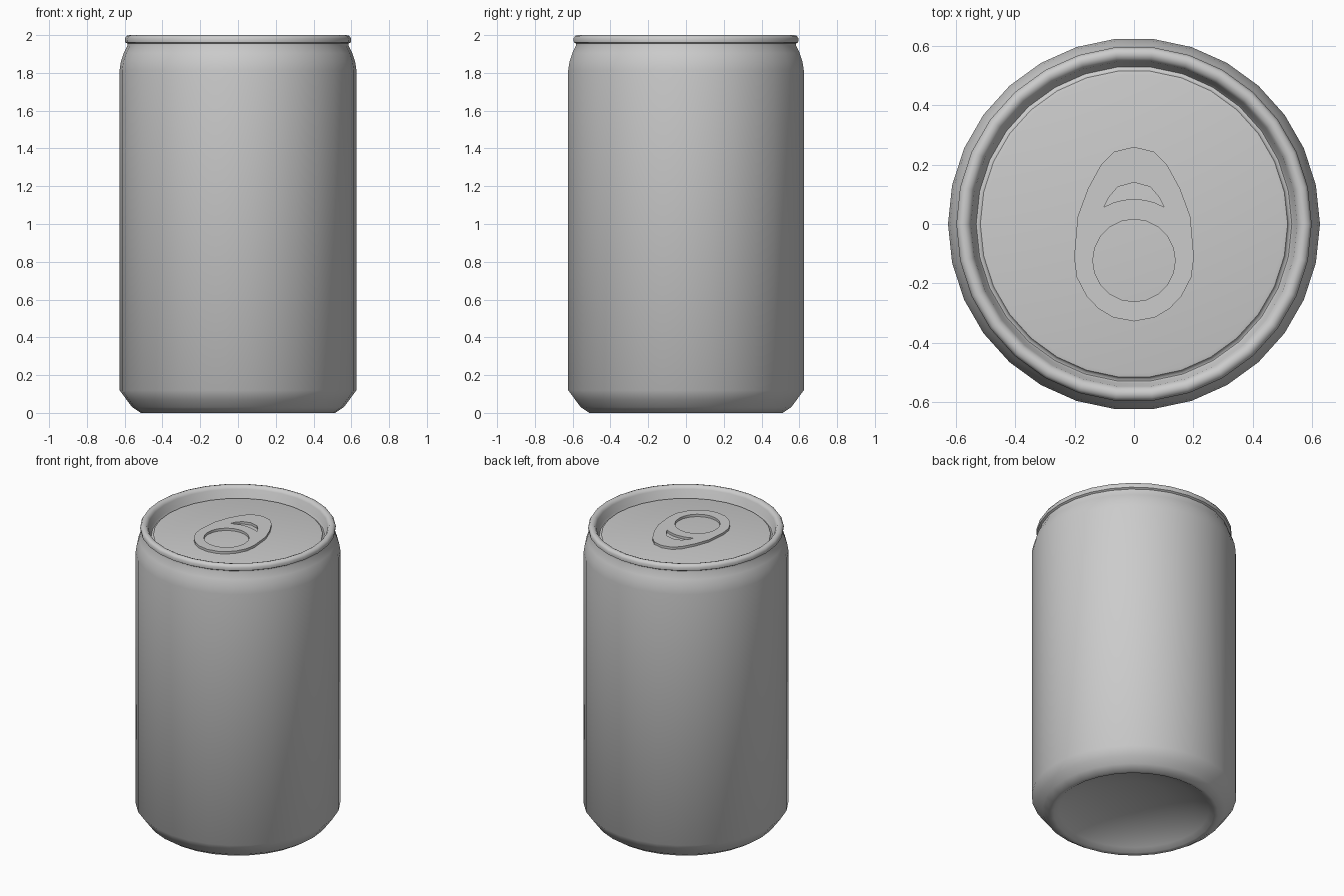
import bpy, bmesh
from math import sin, cos, pi, radians

if "Cube" in bpy.data.objects:
    bpy.data.objects.remove(bpy.data.objects["Cube"])

SIDES = 30


def finish(obj, angle):
    bpy.ops.object.select_all(action='DESELECT')
    obj.select_set(True)
    bpy.context.view_layer.objects.active = obj
    bpy.ops.object.shade_smooth_by_angle(angle=radians(angle))


def lathe(name, profile, angle=50):
    """Revolve (radius, z) points about z; radius 0 ends become poles."""
    bm = bmesh.new()
    rings = []
    for r, z in profile:
        if r == 0:
            rings.append([bm.verts.new((0, 0, z))] * SIDES)
        else:
            rings.append([bm.verts.new((r * cos(2 * pi * i / SIDES),
                                        r * sin(2 * pi * i / SIDES), z))
                          for i in range(SIDES)])
    for a, b in zip(rings, rings[1:]):
        for i in range(SIDES):
            j = (i + 1) % SIDES
            bm.faces.new(list(dict.fromkeys((a[i], a[j], b[j], b[i]))))
    bmesh.ops.recalc_face_normals(bm, faces=bm.faces)
    mesh = bpy.data.meshes.new(name)
    bm.to_mesh(mesh)
    bm.free()
    obj = bpy.data.objects.new(name, mesh)
    bpy.context.collection.objects.link(obj)
    finish(obj, angle)


def plate(name, outlines, z, thickness):
    """Flat plate from closed outlines; inner outlines become holes."""
    curve = bpy.data.curves.new(name, 'CURVE')
    curve.dimensions = '2D'
    curve.fill_mode = 'BOTH'
    curve.extrude = thickness / 2
    for pts in outlines:
        spline = curve.splines.new('POLY')
        spline.points.add(len(pts) - 1)
        for p, (x, y) in zip(spline.points, pts):
            p.co = (x, y, 0, 1)
        spline.use_cyclic_u = True
    obj = bpy.data.objects.new(name, curve)
    bpy.context.collection.objects.link(obj)
    obj.location.z = z + thickness / 2
    bpy.ops.object.select_all(action='DESELECT')
    obj.select_set(True)
    bpy.context.view_layer.objects.active = obj
    bpy.ops.object.convert(target='MESH')
    finish(bpy.context.object, 30)


def arc(r, start, end, n, cy=-0.123):
    return [(r * cos(radians(start + (end - start) * i / n)),
             cy + r * sin(radians(start + (end - start) * i / n)))
            for i in range(n + 1)]


# Can shell: domed underside, wall, neck, rolled rim, groove and lid
lathe("can_body", [
    (0, 0.13), (0.2, 0.115), (0.36, 0.075), (0.46, 0.025), (0.49, 0.004),
    (0.515, 0.0), (0.56, 0.03), (0.59, 0.07), (0.627, 0.12),
    (0.627, 1.815), (0.62, 1.86), (0.605, 1.905), (0.585, 1.945),
    (0.585, 1.955), (0.597, 1.962), (0.599, 1.982), (0.59, 1.996),
    (0.575, 2.0), (0.56, 1.995), (0.55, 1.98), (0.54, 1.93),
    (0.532, 1.918), (0.524, 1.92), (0.518, 1.932), (0.505, 1.935), (0, 1.935)])

# Pull tab with finger hole and crescent slot
half = [(0.067, 0.244), (0.111, 0.2), (0.155, 0.12), (0.19, 0.025),
        (0.202, -0.113), (0.193, -0.18), (0.16, -0.243), (0.12, -0.285),
        (0.07, -0.315)]
outline = [(0, 0.26)] + half + [(0, -0.328)] + [(-x, y) for x, y in reversed(half)]
finger_hole = arc(0.139, 0, 342, 19)
slot = [(-0.055, 0.125), (0, 0.14), (0.055, 0.125), (0.085, 0.09)] \
    + arc(0.207, 61, 119, 6) + [(-0.085, 0.09)]
plate("pull_tab", [outline, finger_hole, slot], 1.938, 0.016)
